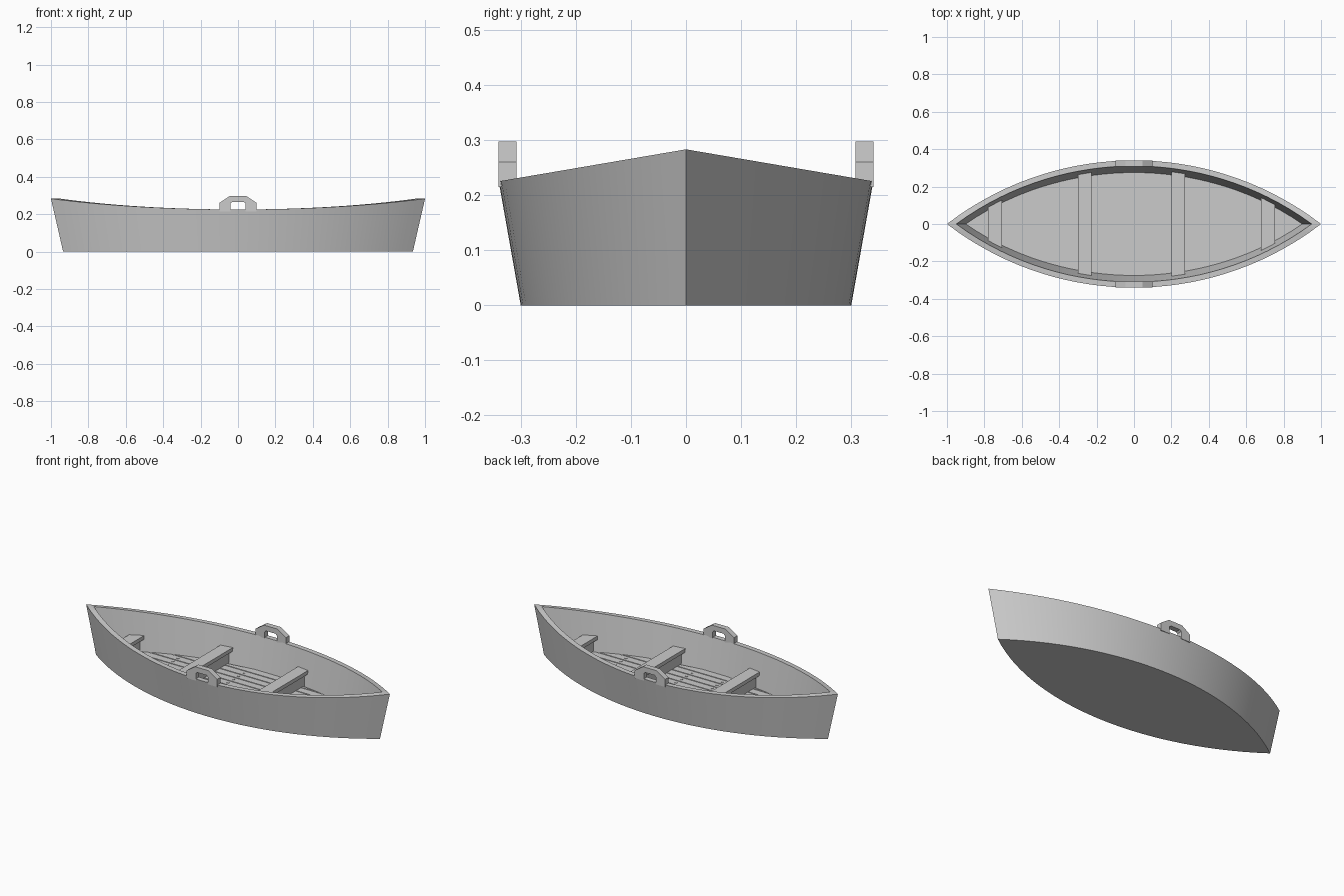
import bpy, bmesh, math
from mathutils import Vector

cube = bpy.data.objects.get("Cube")
if cube:
    bpy.data.objects.remove(cube, do_unlink=True)

grey = bpy.data.materials.new("plain grey")
grey.use_nodes = True
grey.diffuse_color = (0.6, 0.6, 0.6, 1)
grey.node_tree.nodes["Principled BSDF"].inputs["Base Color"].default_value = (0.6, 0.6, 0.6, 1)

FLOOR, RIM = 0.03, 0.225          # heights of the inner floor and of the rim amidships
RADIUS = (1 + 0.34 ** 2) / 0.68   # plan-view arc of the sides


def arc(t):
    """Relative half-width at relative length t."""
    return max(0, (0.34 - RADIUS + math.sqrt(RADIUS ** 2 - t * t)) / 0.34)


def arc_inverse(w):
    return math.sqrt(max(0, RADIUS ** 2 - (w * 0.34 - 0.34 + RADIUS) ** 2))


def inner_wall(x, z):
    """Half-width between the inner walls."""
    f = (z - FLOOR) / (RIM - FLOOR)
    return (0.275 + 0.035 * f) * arc(x / (0.9 + 0.05 * f))


def finish(name, bm):
    bmesh.ops.recalc_face_normals(bm, faces=bm.faces)
    mesh = bpy.data.meshes.new(name)
    bm.to_mesh(mesh)
    bm.free()
    mesh.materials.append(grey)
    obj = bpy.data.objects.new(name, mesh)
    bpy.context.collection.objects.link(obj)
    return obj


def add_prism(bm, points, direction):
    """Extrude a flat outline along a direction."""
    base = bm.faces.new([bm.verts.new(p) for p in points])
    new = bmesh.ops.extrude_face_region(bm, geom=[base], use_keep_orig=True)["geom"]
    moved = [v for v in new if isinstance(v, bmesh.types.BMVert)]
    bmesh.ops.translate(bm, verts=moved, vec=Vector(direction))


# Hull: four lens-shaped rings, outside bottom to inside floor
STEPS = 32
stations = [(-1 + 2 * i / STEPS, -1) for i in range(STEPS)]
stations += [(1 - 2 * i / STEPS, 1) for i in range(STEPS)]
bm = bmesh.new()
rings = []
for length, width, height in ((0.935, 0.30, 0), (1, 0.34, None), (0.95, 0.31, None), (0.9, 0.275, FLOOR)):
    ring = []
    for t, side in stations:
        z = 0.283 - 0.058 * arc(t) if height is None else height
        ring.append(bm.verts.new((length * t, side * width * arc(t), z)))
    rings.append(ring)
for lower, upper in zip(rings, rings[1:]):
    for i in range(len(lower)):
        j = (i + 1) % len(lower)
        bm.faces.new((lower[i], lower[j], upper[j], upper[i]))
bm.faces.new(rings[0])
bm.faces.new(rings[-1])
hull = finish("hull", bm)
bpy.ops.object.select_all(action="DESELECT")
hull.select_set(True)
bpy.context.view_layer.objects.active = hull
bpy.ops.object.shade_smooth_by_angle(angle=math.radians(30))

# Floor planks cut to the curve of the sides, with nail heads
planks, nails = bmesh.new(), bmesh.new()
for i in range(-5, 6):
    low, high = i * 0.05 - 0.022, i * 0.05 + 0.022
    a, b = (0.89 * arc_inverse(min(1, abs(y) / 0.274)) for y in (low, high))
    add_prism(planks, [(-a, low, FLOOR), (a, low, FLOOR), (b, high, FLOOR), (-b, high, FLOOR)], (0, 0, 0.008))
    for x in (-0.5, -0.1, 0.1, 0.5):
        if abs(x) < min(a, b) - 0.03:
            s = 0.006
            add_prism(nails, [(x + u * s, i * 0.05 + v * s, FLOOR + 0.008)
                              for u, v in ((-1, -1), (1, -1), (1, 1), (-1, 1))], (0, 0, 0.002))
finish("floor_planks", planks)
finish("plank_nails", nails)


def cross_board(name, x0, x1, z0, z1):
    """Board spanning the hull, its ends following the inner walls."""
    bm = bmesh.new()
    w0, w1 = inner_wall(x0, z0) + 0.003, inner_wall(x1, z0) + 0.003
    add_prism(bm, [(x0, -w0, z0), (x1, -w1, z0), (x1, w1, z0), (x0, w0, z0)], (0, 0, z1 - z0))
    finish(name, bm)


# Seats, each on a narrower upright board
for name, x in (("stern", -0.78), ("rear", -0.3), ("front", 0.2), ("bow", 0.68)):
    cross_board(name + "_seat", x, x + 0.073, 0.105, 0.127)
    cross_board(name + "_seat_support", x + 0.015, x + 0.058, FLOOR, 0.105)

# Oar brackets: chamfered arches standing on the rim
half = [(0.1, 0.215), (0.1, 0.26), (0.045, 0.297)]
hole = [(0.03, 0.266), (0.04, 0.258), (0.04, 0.215)]
outline = half + [(-x, z) for x, z in reversed(half)]
outline += [(-x, z) for x, z in reversed(hole)] + hole
for name, side in (("right_oar_bracket", -1), ("left_oar_bracket", 1)):
    bm = bmesh.new()
    add_prism(bm, [(x, side * 0.308, z) for x, z in outline], (0, side * 0.032, 0))
    finish(name, bm)
